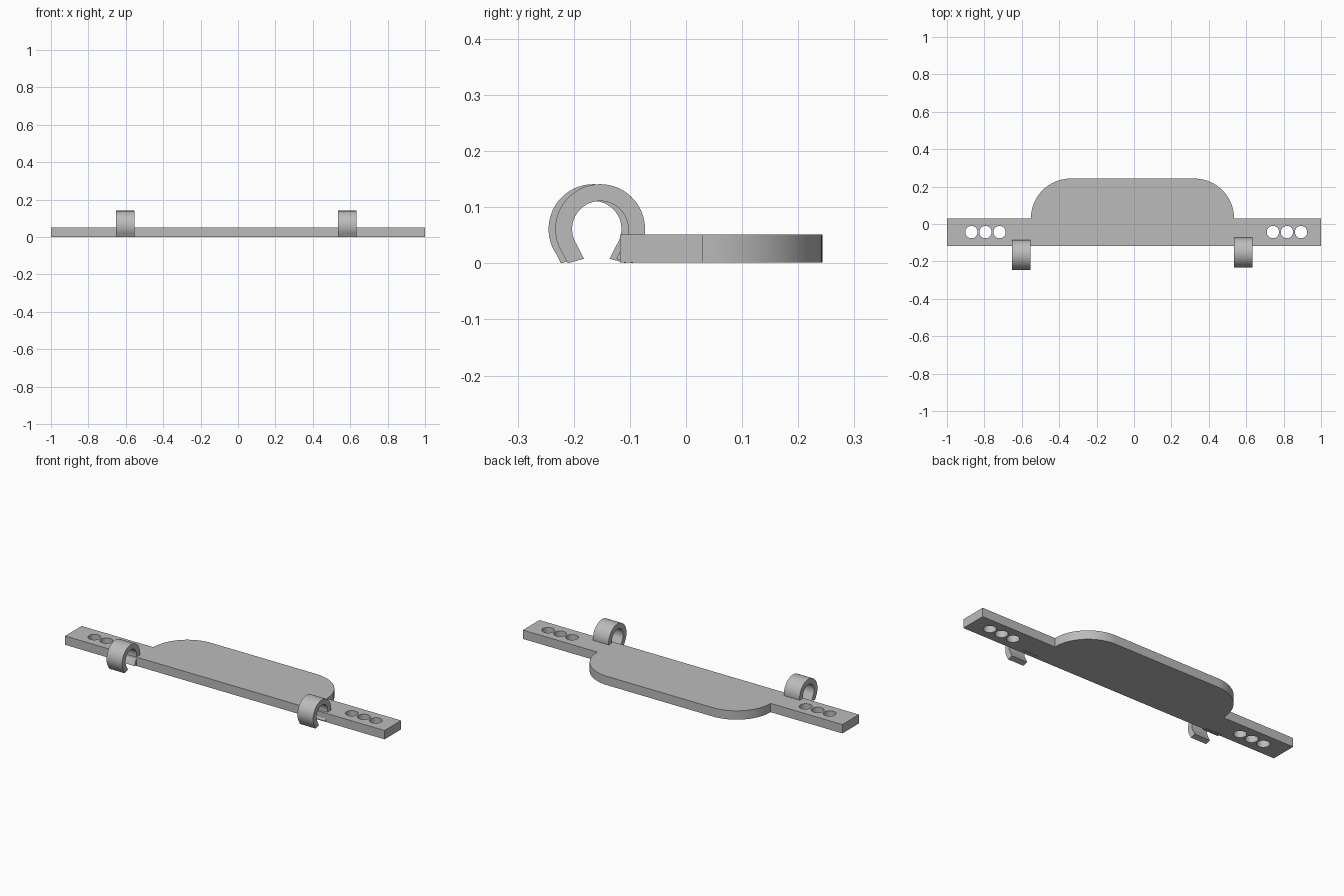
import bpy, bmesh
from math import sin, cos, radians, pi
from mathutils import Matrix

if "Cube" in bpy.data.objects:
    bpy.data.objects.remove(bpy.data.objects["Cube"], do_unlink=True)

grey = bpy.data.materials.new("plain grey")
grey.use_nodes = True
grey.diffuse_color = (0.5, 0.5, 0.5, 1)
grey.node_tree.nodes["Principled BSDF"].inputs["Base Color"].default_value = (0.5, 0.5, 0.5, 1)


def arc(cx, cy, r, start, end, n):
    """Points along an arc, angles in degrees."""
    angles = [radians(start + (end - start) * i / n) for i in range(n + 1)]
    return [(cx + r * cos(a), cy + r * sin(a)) for a in angles]


def extruded(name, loops, depth, matrix):
    """Solid from closed outlines; inner outlines become holes."""
    curve = bpy.data.curves.new(name, "CURVE")
    curve.dimensions, curve.fill_mode, curve.extrude = "2D", "BOTH", depth / 2
    for loop in loops:
        spline = curve.splines.new("POLY")
        spline.points.add(len(loop) - 1)
        for point, (x, y) in zip(spline.points, loop):
            point.co = (x, y, 0, 1)
        spline.use_cyclic_u = True
    temp = bpy.data.objects.new(name + "_outline", curve)
    mesh = bpy.data.meshes.new_from_object(temp)
    bpy.data.objects.remove(temp)
    bpy.data.curves.remove(curve)

    bm = bmesh.new()
    bm.from_mesh(mesh)
    bmesh.ops.remove_doubles(bm, verts=bm.verts, dist=0.00001)
    bmesh.ops.transform(bm, matrix=matrix, verts=bm.verts)
    bmesh.ops.recalc_face_normals(bm, faces=bm.faces)
    bm.to_mesh(mesh)
    bm.free()
    mesh.materials.clear()
    mesh.materials.append(grey)
    obj = bpy.data.objects.new(name, mesh)
    bpy.context.collection.objects.link(obj)
    bpy.ops.object.select_all(action="DESELECT")
    obj.select_set(True)
    bpy.context.view_layer.objects.active = obj
    bpy.ops.object.shade_smooth_by_angle(angle=radians(30))
    return obj


# Flat plate: long bar with a round-cornered tab at the back
front, back, tab_back = -0.118, 0.03, 0.243
tab_left, tab_right = 0.535, -0.551
r = tab_back - back
outline = [(-1, front), (1, front), (1, back)]
outline += arc(tab_left - r, back, r, 0, 90, 24)
outline += arc(tab_right + r, back, r, 90, 180, 24)
outline += [(-1, back)]

# Three round holes through each end of the bar
holes = [arc(first + 0.075 * i, -0.043, 0.033, 0, 348.75, 31)
         for first in (-0.869, 0.743) for i in range(3)]
extruded("plate", [outline] + holes, 0.05, Matrix.Translation((0, 0, 0.0265)))

# Open spring clips with legs running straight down from the ring
foot_in, foot_out = (0.029, -0.053), (0.058, -0.061)
profile = arc(0, 0, 0.08, -35, 215, 40)
profile += [(-foot_out[0], foot_out[1]), (-foot_in[0], foot_in[1])]
profile += arc(0, 0, 0.05, 215, -35, 40)
profile += [foot_in, foot_out]

# Turn the profile so its plane is y-z and its depth runs along x
upright = Matrix(((0, 0, 1, 0), (1, 0, 0, 0), (0, 1, 0, 0), (0, 0, 0, 1)))
for name, x, y in (("right_clip", -0.6025, -0.165), ("left_clip", 0.5845, -0.153)):
    extruded(name, [profile], 0.098, Matrix.Translation((x, y, 0.061)) @ upright)
